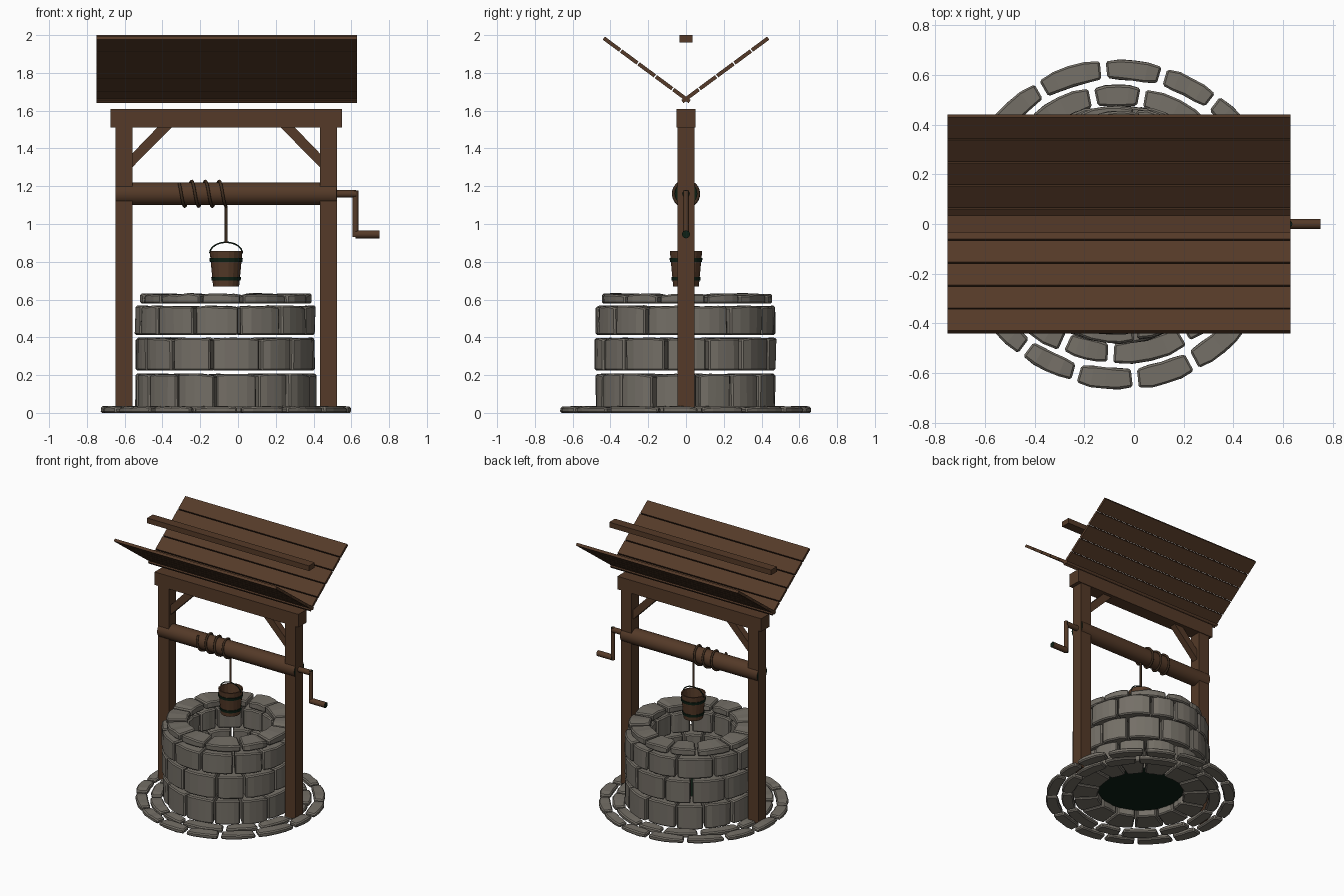
import bpy, bmesh, math, random
from mathutils import Vector, Matrix

random.seed(4)
if "Cube" in bpy.data.objects:
    bpy.data.objects.remove(bpy.data.objects["Cube"])

CX = -0.063  # axis of the well shaft


def material(name, rgb):
    m = bpy.data.materials.new(name)
    m.use_nodes = True
    m.diffuse_color = (*rgb, 1)
    bsdf = m.node_tree.nodes["Principled BSDF"]
    bsdf.inputs["Base Color"].default_value = (*rgb, 1)
    bsdf.inputs["Roughness"].default_value = 0.9
    return m


WOOD = material("brown wood", (0.089, 0.042, 0.021))
STONE = material("grey stone", (0.176, 0.16, 0.135))
ROPE = material("dark rope", (0.05, 0.027, 0.014))
DARK = material("dark green metal", (0.004, 0.014, 0.007))


def finish(name, bm, *mats, smooth=False):
    bmesh.ops.recalc_face_normals(bm, faces=bm.faces)
    mesh = bpy.data.meshes.new(name)
    bm.to_mesh(mesh)
    bm.free()
    for m in mats:
        mesh.materials.append(m)
    ob = bpy.data.objects.new(name, mesh)
    bpy.context.collection.objects.link(ob)
    if smooth:
        bpy.ops.object.select_all(action="DESELECT")
        ob.select_set(True)
        bpy.context.view_layer.objects.active = ob
        bpy.ops.object.shade_smooth_by_angle(angle=math.radians(35))
    return ob


def add_box(bm, center, size, rot_x=0, rot_y=0):
    mat = (Matrix.Translation(center) @ Matrix.Rotation(rot_x, 4, "X")
           @ Matrix.Rotation(rot_y, 4, "Y") @ Matrix.Diagonal((*size, 1)))
    bmesh.ops.create_cube(bm, size=1, matrix=mat)


def box(name, lo, hi):
    lo, hi = Vector(lo), Vector(hi)
    bm = bmesh.new()
    add_box(bm, (lo + hi) / 2, hi - lo)
    return finish(name, bm, WOOD)


def rod(name, a, b, radius, sides=20):
    """Round bar with dark end caps."""
    a, b = Vector(a), Vector(b)
    turn = (b - a).to_track_quat("Z", "Y").to_matrix().to_4x4()
    bm = bmesh.new()
    bmesh.ops.create_cone(bm, cap_ends=True, segments=sides, radius1=radius, radius2=radius,
                          depth=(b - a).length, matrix=Matrix.Translation((a + b) / 2) @ turn)
    for f in bm.faces:
        f.material_index = int(len(f.verts) > 4)
    return finish(name, bm, WOOD, DARK, smooth=True)


def lathe(name, profile, mat, sides=18, closed=False):
    bm = bmesh.new()
    verts = [bm.verts.new((CX + r, 0, z)) for r, z in profile]
    pairs = list(zip(verts, verts[1:])) + ([(verts[-1], verts[0])] if closed else [])
    edges = [bm.edges.new(p) for p in pairs]
    bmesh.ops.spin(bm, geom=verts + edges, cent=(CX, 0, 0), axis=(0, 0, 1),
                   angle=math.tau, steps=sides)
    bmesh.ops.remove_doubles(bm, verts=bm.verts, dist=0.0005)
    return finish(name, bm, mat)


def tube(name, points, radius, mat):
    curve = bpy.data.curves.new(name, "CURVE")
    curve.dimensions = "3D"
    curve.bevel_depth = radius
    curve.bevel_resolution = 2
    curve.use_fill_caps = True
    spline = curve.splines.new("POLY")
    spline.points.add(len(points) - 1)
    for p, co in zip(spline.points, points):
        p.co = (*co, 1)
    curve.materials.append(mat)
    ob = bpy.data.objects.new(name, curve)
    bpy.context.collection.objects.link(ob)


def stone_ring(name, count, r_in, r_out, z0, z1, start, gap, rough):
    """Ring of curved, slightly uneven blocks with open joints."""
    bm = bmesh.new()
    step = math.tau / count
    joints = [start + i * step + random.uniform(-0.13, 0.13) * step for i in range(count)]
    joints.append(joints[0] + math.tau)
    segs = 4
    for a0, a1 in zip(joints, joints[1:]):
        push = random.uniform(-rough, rough * 0.4)
        tilt = random.uniform(-rough, rough) * 0.4
        sections = []
        for k in range(segs + 1):
            t = k / segs
            end = 1 if k in (0, segs) else 0
            ring = []
            for r, z, side in ((r_in, z0, -1), (r_out, z0, 1), (r_out, z1, 1), (r_in, z1, -1)):
                shrink = gap / 2 / r
                a = a0 + shrink + (a1 - a0 - 2 * shrink) * t
                rr = r + (push if side > 0 else 0) - side * end * 0.007
                rr += random.uniform(-0.3, 0.3) * rough
                zz = z
                if z == z1:
                    zz += tilt * (2 * t - 1) - end * 0.005 + random.uniform(-0.3, 0.3) * rough
                ring.append(bm.verts.new((CX + rr * math.cos(a), rr * math.sin(a), zz)))
            sections.append(ring)
        for s, n in zip(sections, sections[1:]):
            for i in range(4):
                j = (i + 1) % 4
                bm.faces.new((s[i], s[j], n[j], n[i]))
        bm.faces.new(sections[0])
        bm.faces.new(sections[-1][::-1])
    ob = finish(name, bm, STONE)
    bevel = ob.modifiers.new("worn edges", "BEVEL")
    bevel.width = 0.008
    bevel.segments = 1
    bevel.limit_method = "ANGLE"
    bevel.angle_limit = math.radians(50)


# Paving and shaft masonry
stone_ring("outer_paving", 16, 0.58, 0.667, 0.0, 0.034, 0.14, 0.024, 0.008)
stone_ring("inner_paving", 13, 0.475, 0.565, 0.0, 0.034, 0.36, 0.024, 0.008)
stone_ring("wall_course_bottom", 14, 0.30, 0.483, 0.025, 0.206, 0.1, 0.014, 0.012)
stone_ring("wall_course_middle", 13, 0.30, 0.480, 0.225, 0.396, 0.25, 0.014, 0.012)
stone_ring("wall_course_upper", 13, 0.30, 0.483, 0.413, 0.565, 0.02, 0.014, 0.012)
stone_ring("wall_cap", 12, 0.30, 0.458, 0.578, 0.629, 0.2, 0.014, 0.014)

# Dark water at the bottom of the shaft
bm = bmesh.new()
bmesh.ops.create_circle(bm, cap_ends=True, segments=32, radius=0.305,
                        matrix=Matrix.Translation((CX, 0, 0.075)))
finish("water", bm, DARK)

# Frame: posts, cross beam, diagonal braces
for side, word in ((1, "left"), (-1, "right")):
    x = CX + side * 0.541
    box(word + "_post", (x - 0.045, -0.045, 0.02), (x + 0.045, 0.045, 1.52))
    bm = bmesh.new()
    outline = [(0.50, 1.297), (0.50, 1.37), (0.36, 1.515), (0.285, 1.515)]
    face = bm.faces.new([bm.verts.new((CX + side * px, -0.025, pz)) for px, pz in outline])
    out = bmesh.ops.extrude_face_region(bm, geom=[face])
    bmesh.ops.translate(bm, vec=(0, 0.05, 0),
                        verts=[v for v in out["geom"] if isinstance(v, bmesh.types.BMVert)])
    finish(word + "_brace", bm, WOOD)
box("cross_beam", (-0.676, -0.05, 1.51), (0.55, 0.05, 1.61))

# Roof: two crossing slopes of planks and a loose ridge beam
for side, word in ((1, "back"), (-1, "front")):
    low, high = Vector((0, -0.022 * side, 1.646)), Vector((0, 0.438 * side, 1.986))
    run = high - low
    planks = 5
    bm = bmesh.new()
    for i in range(planks):
        c = low + run * (i + 0.5) / planks
        add_box(bm, (-0.06, c.y, c.z), (1.38, run.length / planks - 0.007, 0.02),
                rot_x=math.atan2(run.z, run.y))
    finish(word + "_roof_planks", bm, WOOD)
box("ridge_beam", (-0.75, -0.035, 1.96), (0.63, 0.035, 2.0))

# Windlass and crank
rod("windlass_drum", (-0.648, 0, 1.16), (0.521, 0, 1.16), 0.06, 24)
rod("crank_shaft", (0.50, 0, 1.16), (0.625, 0, 1.16), 0.02)
rod("crank_arm", (0.622, 0, 1.178), (0.622, 0, 0.93), 0.015)
rod("crank_handle", (0.622, 0, 0.945), (0.75, 0, 0.945), 0.021)

# Rope: coils on the drum, then straight down to the bucket
turns, pitch, steps = 3.4, 0.073, 82
path = []
for i in range(steps + 1):
    left = turns * (1 - i / steps)
    a = math.pi - math.tau * left
    path.append((CX - pitch * left, -0.067 * math.sin(a), 1.16 + 0.067 * math.cos(a)))
tube("rope_coils", path, 0.008, ROPE)
tube("hanging_rope", [(CX, 0, 1.095), (CX, 0, 0.9)], 0.008, ROPE)

# Bucket with hoops and bail
lathe("bucket", [(0, 0.67), (0.069, 0.67), (0.087, 0.858), (0.077, 0.858),
                 (0.061, 0.69), (0, 0.69)], WOOD)
for z, word in ((0.71, "lower"), (0.81, "upper")):
    r = 0.069 + (z - 0.67) * 0.096
    lathe(word + "_hoop", [(r - 0.002, z - 0.01), (r + 0.004, z - 0.01),
                           (r + 0.006, z + 0.01), (r, z + 0.01)], DARK, closed=True)
arc = [math.pi * i / 16 for i in range(17)]
tube("bucket_bail", [(CX + 0.086 * math.cos(a), 0, 0.845 + 0.058 * math.sin(a)) for a in arc],
     0.004, DARK)
